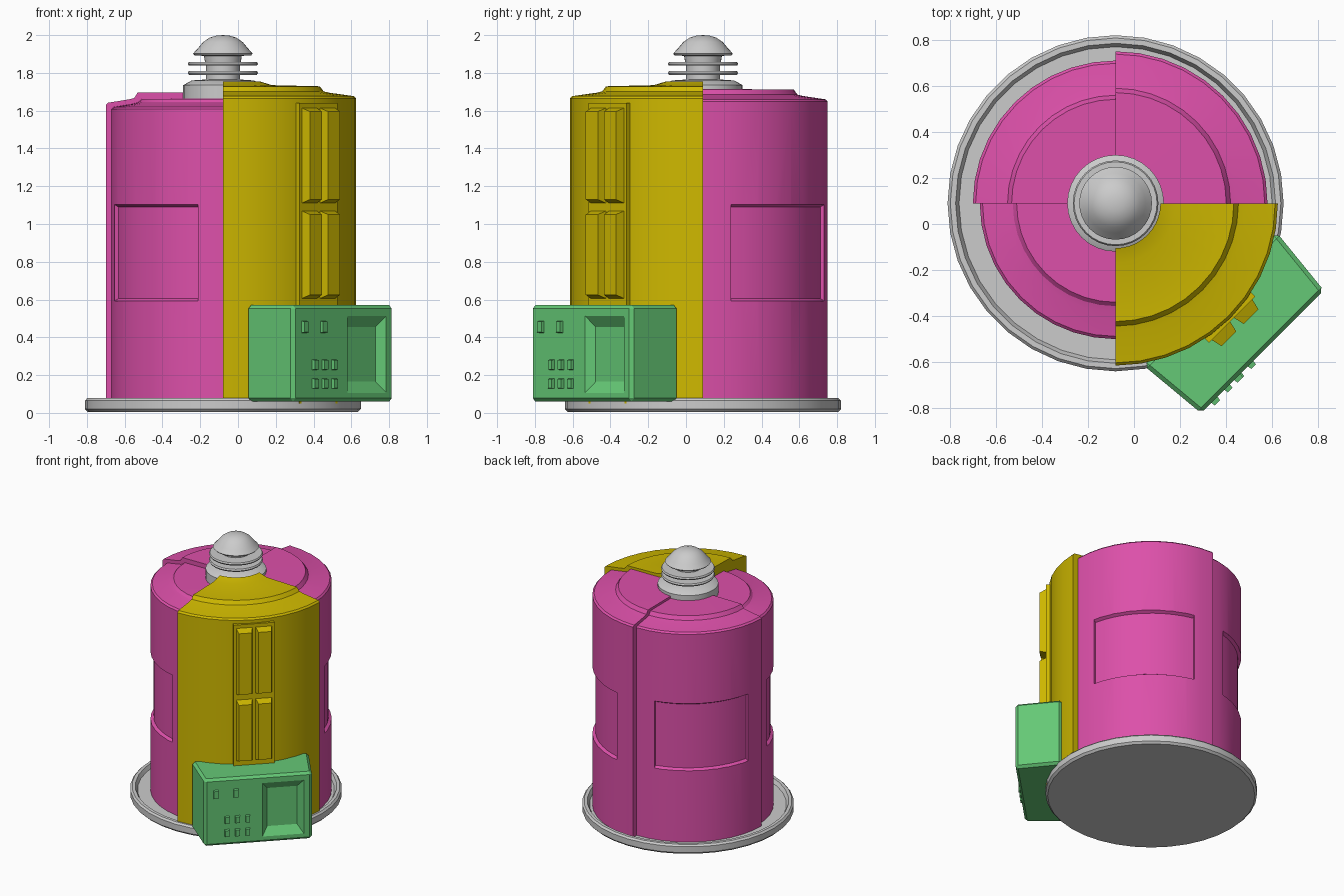
import bpy, bmesh
from math import radians, cos, sin
from mathutils import Matrix

if "Cube" in bpy.data.objects:
    bpy.data.objects.remove(bpy.data.objects["Cube"])

AXIS = Matrix.Translation((-0.08, 0.09, 0))
# detail frame: local x points outward to the front right corner, local y runs sideways
CORNER = AXIS @ Matrix.Rotation(radians(-45), 4, 'Z')


def material(name, rgb):
    m = bpy.data.materials.new(name)
    m.diffuse_color = (*rgb, 1)
    m.use_nodes = True
    m.node_tree.nodes["Principled BSDF"].inputs["Base Color"].default_value = m.diffuse_color
    return m


PINK = material("pink", (0.72, 0.08, 0.40))
YELLOW = material("yellow", (0.62, 0.48, 0.0))
GREEN = material("green", (0.13, 0.58, 0.18))


def finish(name, bm, matrix, mat=None):
    bmesh.ops.transform(bm, matrix=matrix, verts=bm.verts)
    bmesh.ops.remove_doubles(bm, verts=bm.verts, dist=1e-5)
    bmesh.ops.dissolve_degenerate(bm, edges=bm.edges, dist=1e-5)
    bmesh.ops.recalc_face_normals(bm, faces=bm.faces)
    me = bpy.data.meshes.new(name)
    bm.to_mesh(me)
    bm.free()
    ob = bpy.data.objects.new(name, me)
    bpy.context.collection.objects.link(ob)
    if mat:
        me.materials.append(mat)
    return ob


def activate(ob):
    bpy.ops.object.select_all(action='DESELECT')
    ob.select_set(True)
    bpy.context.view_layer.objects.active = ob


def smooth(ob, angle=20):
    activate(ob)
    bpy.ops.object.shade_smooth_by_angle(angle=radians(angle))


def revolve(name, prof, a0=0, a1=360, n=36, mat=None):
    """Sweep a closed (radius, height) outline around the axis, capping partial turns."""
    bm = bmesh.new()
    full = a1 - a0 >= 360
    rows = []
    for i in range(n if full else n + 1):
        a = radians(a0 + (a1 - a0) * i / n)
        rows.append([bm.verts.new((r * cos(a), r * sin(a), z)) for r, z in prof])
    k = len(prof)
    for i in range(n):
        p, q = rows[i], rows[(i + 1) % len(rows)]
        for j in range(k):
            if prof[j][0] == 0 and prof[(j + 1) % k][0] == 0:
                continue
            bm.faces.new((p[j], q[j], q[(j + 1) % k], p[(j + 1) % k]))
    if not full:
        bm.faces.new(rows[0])
        bm.faces.new(rows[-1])
    return finish(name, bm, AXIS, mat)


def block(name, x0, back, x1, front, mat=None):
    """Tapered block between two (y0, y1, z0, z1) rectangles in the corner frame."""
    bm = bmesh.new()
    ends = []
    for x, (y0, y1, z0, z1) in ((x0, back), (x1, front)):
        ends.append([bm.verts.new((x, y, z)) for y, z in ((y0, z0), (y1, z0), (y1, z1), (y0, z1))])
    a, b = ends
    bm.faces.new(a)
    bm.faces.new(b)
    for i in range(4):
        j = (i + 1) % 4
        bm.faces.new((a[i], a[j], b[j], b[i]))
    return finish(name, bm, CORNER, mat)


def cut(ob, cutter):
    m = ob.modifiers.new("cut", 'BOOLEAN')
    m.object, m.operation, m.solver = cutter, 'DIFFERENCE', 'EXACT'
    activate(ob)
    bpy.ops.object.modifier_apply(modifier=m.name)
    bpy.data.objects.remove(cutter)


def bevel(ob, width):
    m = ob.modifiers.new("bevel", 'BEVEL')
    m.width, m.segments = width, 1
    activate(ob)
    bpy.ops.object.modifier_apply(modifier=m.name)


# round base with a raised rim
smooth(revolve("base", [(0, 0.005), (0.715, 0.005), (0.73, 0.02), (0.73, 0.065), (0.718, 0.078),
                        (0.695, 0.078), (0.68, 0.05), (0, 0.05)]))

# four stepped wall quarters: name, start angle, radius, shoulder height, top height
quarters = [("wall_front_left", 180, 0.59, 1.62, 1.665, PINK),
            ("wall_back_left", 90, 0.62, 1.642, 1.698, PINK),
            ("wall_back_right", 0, 0.66, 1.66, 1.715, PINK),
            ("wall_front_right", 270, 0.705, 1.677, 1.732, YELLOW)]
for name, a, R, zs, zt, mat in quarters:
    s = R / 0.70
    crown = [(0.26, zt + 0.003), (0.195, 1.755), (0.195, 1.60)] if mat == YELLOW else []
    prof = [(0.0, 0.03), (R, 0.03), (R, zs - 0.012), (R - 0.012, zs), (0.56 * s, zs + 0.018),
            (0.53 * s, zs + 0.025), (0.51 * s, zt - 0.003)] + crown + [(0.0, 1.60 if crown else zt)]
    wall = revolve(name, prof, a, a + 90, 10, mat)
    if mat == PINK:
        # sunken window with sloping top and bottom
        cut(wall, revolve("window_cutter", [(R - 0.022, 0.605), (R + 0.02, 0.58), (R + 0.02, 1.115),
                                            (R - 0.022, 1.09)], a + 13, a + 77, 10))
    smooth(wall)

# ringed finial on the roof
smooth(revolve("finial", [(0, 1.64), (0.21, 1.64), (0.21, 1.735), (0.165, 1.76), (0.09, 1.765), (0.09, 1.79),
                          (0.18, 1.79), (0.186, 1.80), (0.18, 1.81), (0.09, 1.81), (0.09, 1.838),
                          (0.18, 1.838), (0.186, 1.848), (0.18, 1.858), (0.095, 1.858), (0.10, 1.89),
                          (0.15, 1.893), (0.158, 1.902), (0.13, 1.933), (0.105, 1.963), (0.07, 1.987),
                          (0.035, 1.997), (0, 2.0)], n=32), 32)

# door board with four raised door panels
block("door_board", 0.55, (-0.142, 0.142, 0.05, 1.64), 0.716, (-0.142, 0.142, 0.05, 1.64), YELLOW)
for row, (z0, z1) in (("lower", (0.60, 1.075)), ("upper", (1.105, 1.62))):
    for side, y in (("left", -0.068), ("right", 0.068)):
        block("door_panel_" + row + "_" + side, 0.70, (y - 0.06, y + 0.06, z0, z1),
              0.765, (y - 0.045, y + 0.045, z0 + 0.025, z1 - 0.025), YELLOW)

# control box with a sunken hatch
box = block("control_box", 0.585, (-0.412, 0.405, 0.06, 0.57), 0.908, (-0.382, 0.372, 0.06, 0.57), GREEN)
bevel(box, 0.018)
cut(box, block("hatch_cutter", 0.868, (0.065, 0.275, 0.165, 0.455), 0.918, (0.015, 0.325, 0.092, 0.528)))

# buttons on the control box
buttons = [(y, 0.455, 0.022, 0.034) for y in (-0.30, -0.16)]
buttons += [(y, z, 0.02, 0.03) for z in (0.155, 0.255) for y in (-0.222, -0.15, -0.078)]
for i, (y, z, w, h) in enumerate(buttons):
    block("button_%d" % (i + 1), 0.89, (y - w, y + w, z - h, z + h),
          0.926, (y - w + 0.006, y + w - 0.006, z - h + 0.006, z + h - 0.006), GREEN)
